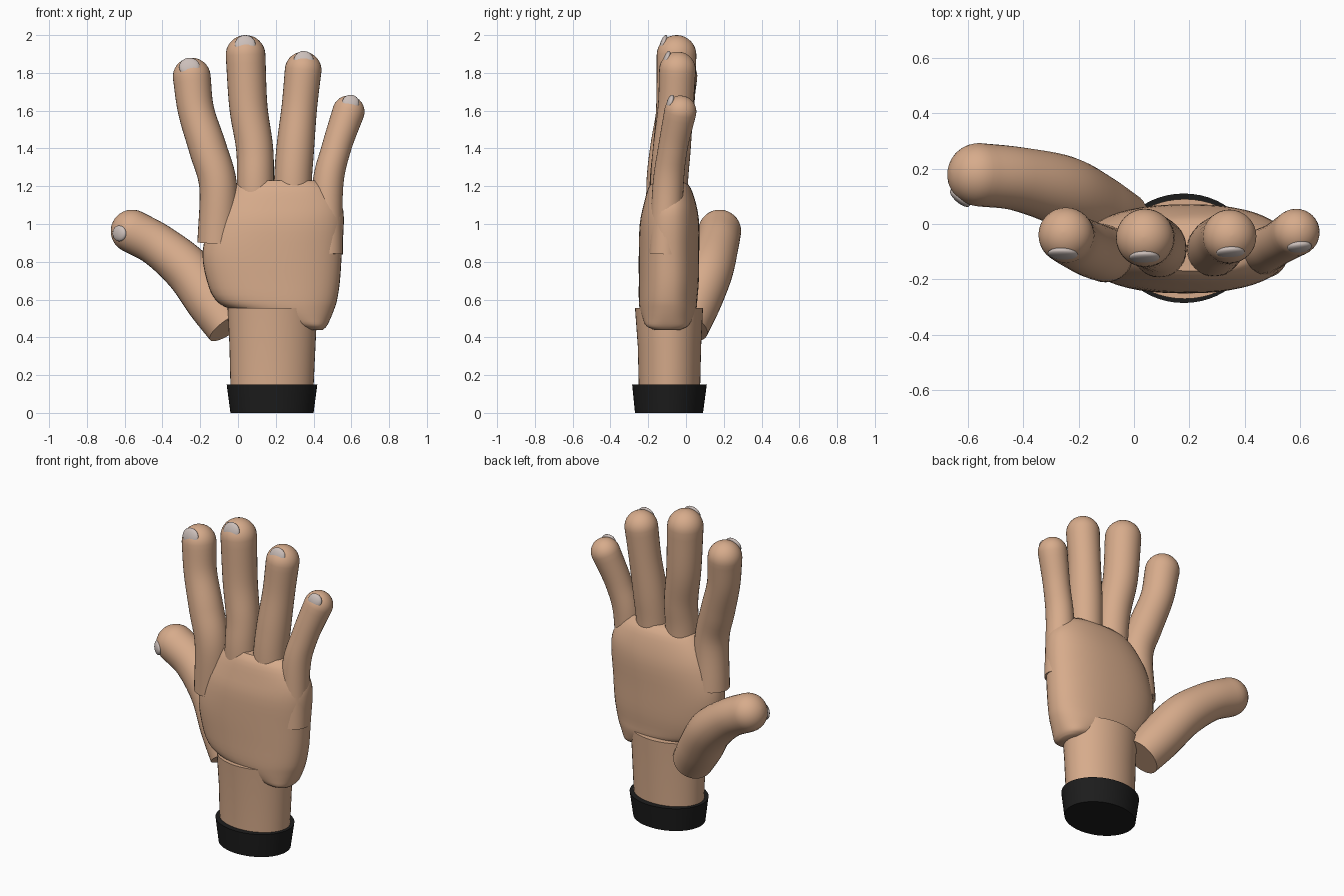
import bpy, bmesh, math
from mathutils import Vector, Matrix

if "Cube" in bpy.data.objects:
    bpy.data.objects.remove(bpy.data.objects["Cube"])


def material(name, rgb):
    m = bpy.data.materials.new(name)
    m.diffuse_color = (*rgb, 1)
    m.use_nodes = True
    m.node_tree.nodes["Principled BSDF"].inputs["Base Color"].default_value = m.diffuse_color
    return m


SKIN = material("skin", (0.68, 0.41, 0.26))
NAIL = material("nail", (0.60, 0.52, 0.49))
BLACK = material("black_cuff", (0.012, 0.012, 0.012))
SEG = 32


def finish(bm, name, mat, angle=45):
    bmesh.ops.recalc_face_normals(bm, faces=bm.faces)
    me = bpy.data.meshes.new(name)
    bm.to_mesh(me)
    bm.free()
    me.materials.append(mat)
    ob = bpy.data.objects.new(name, me)
    bpy.context.collection.objects.link(ob)
    bpy.ops.object.select_all(action='DESELECT')
    ob.select_set(True)
    bpy.context.view_layer.objects.active = ob
    bpy.ops.object.shade_smooth_by_angle(angle=math.radians(angle))
    return ob


def loft(name, rings, mat):
    """Skin a list of closed rings and cap both ends."""
    bm = bmesh.new()
    loops = [[bm.verts.new(p) for p in ring] for ring in rings]
    n = len(loops[0])
    for a, b in zip(loops, loops[1:]):
        for i in range(n):
            j = (i + 1) % n
            bm.faces.new((a[i], a[j], b[j], b[i]))
    bm.faces.new(loops[0])
    bm.faces.new(loops[-1])
    return finish(bm, name, mat)


def spline(keys, steps=6):
    """Catmull-Rom interpolation through keys of any dimension."""
    k = [Vector(p) for p in keys]
    k = [2 * k[0] - k[1]] + k + [2 * k[-1] - k[-2]]
    out = []
    for a, b, c, d in zip(k, k[1:], k[2:], k[3:]):
        for s in range(steps):
            t = s / steps
            out.append(0.5 * (2 * b + (c - a) * t + (2 * a - 5 * b + 4 * c - d) * t * t
                              + (3 * b - a - 3 * c + d) * t ** 3))
    return out + [k[-2]]


def digit(name, keys):
    """Tube along (x, y, z, radius) keys, flat at the base, round at the tip."""
    pts = spline(keys)
    pos = [p.to_3d() for p in pts]
    rad = [p[3] for p in pts]
    tan = [(pos[min(i + 1, len(pos) - 1)] - pos[max(i - 1, 0)]).normalized()
           for i in range(len(pos))]
    # rounded fingertip
    end, r, d = pos[-1], rad[-1], tan[-1]
    for i in range(1, 9):
        a = math.radians(88) * i / 8
        pos.append(end + d * r * math.sin(a))
        rad.append(r * math.cos(a))
        tan.append(d)
    rings = []
    for p, r, t in zip(pos, rad, tan):
        u = Vector((0, 1, 0)).cross(t).normalized()
        v = t.cross(u)
        rings.append([p + r * (u * math.cos(q) + v * math.sin(q))
                      for q in (2 * math.pi * i / SEG for i in range(SEG))])
    return loft(name, rings, SKIN)


def section(z, x0, x1, y0, y1, power=2.0):
    """Horizontal superellipse ring inside the given bounds."""
    ring = []
    for i in range(48):
        a = 2 * math.pi * i / 48
        c, s = math.cos(a), math.sin(a)
        ring.append(Vector((
            (x0 + x1) / 2 + (x1 - x0) / 2 * math.copysign(abs(c) ** (2 / power), c),
            (y0 + y1) / 2 + (y1 - y0) / 2 * math.copysign(abs(s) ** (2 / power), s), z)))
    return ring


def nail(name, centre, normal, w, h):
    """Thin ellipsoid facing along the normal."""
    n = Vector(normal).normalized()
    side = Vector((0, 0, 1)).cross(n).normalized()
    up = n.cross(side)
    rot = Matrix((side, up, n)).transposed().to_4x4()
    bm = bmesh.new()
    bmesh.ops.create_uvsphere(bm, u_segments=24, v_segments=12, radius=1)
    bm.transform(Matrix.Translation(centre) @ rot @ Matrix.Diagonal((w, h, 0.018, 1)))
    return finish(bm, name, NAIL)


# cuff and wrist
loft("cuff", [section(0, -0.04, 0.40, -0.27, 0.09),
              section(0.15, -0.06, 0.42, -0.285, 0.11)], BLACK)
loft("wrist", [section(0.14, -0.04, 0.40, -0.25, 0.075),
               section(0.35, -0.045, 0.41, -0.255, 0.08),
               section(0.555, -0.055, 0.42, -0.27, 0.09)], SKIN)

# palm, with its heel lower on the little-finger side
palm_rows = [
    (0.44, 0.36, 0.45, -0.17, -0.03), (0.46, 0.29, 0.47, -0.21, 0.01),
    (0.50, 0.13, 0.49, -0.23, 0.035), (0.55, -0.04, 0.51, -0.245, 0.055),
    (0.60, -0.12, 0.525, -0.25, 0.06), (0.70, -0.165, 0.54, -0.25, 0.068),
    (0.85, -0.188, 0.55, -0.25, 0.07), (1.00, -0.15, 0.56, -0.245, 0.07),
    (1.10, -0.10, 0.55, -0.225, 0.055), (1.19, -0.03, 0.49, -0.20, 0.025),
    (1.23, 0.01, 0.43, -0.17, -0.01),
]
loft("palm", [section(*row, 2.3) for row in spline(palm_rows, 3)], SKIN)

# fingers
digit("index_finger", [(-0.11, -0.10, 0.90, 0.105), (-0.105, -0.11, 1.20, 0.10),
                       (-0.16, -0.09, 1.40, 0.10), (-0.222, -0.06, 1.60, 0.096),
                       (-0.245, -0.04, 1.78, 0.10)])
digit("middle_finger", [(0.09, -0.09, 0.90, 0.10), (0.092, -0.095, 1.20, 0.098),
                        (0.088, -0.077, 1.40, 0.098), (0.055, -0.057, 1.62, 0.101),
                        (0.04, -0.05, 1.895, 0.105)])
digit("ring_finger", [(0.29, -0.09, 0.90, 0.10), (0.29, -0.09, 1.20, 0.10),
                      (0.303, -0.075, 1.40, 0.10), (0.325, -0.055, 1.62, 0.094),
                      (0.345, -0.045, 1.815, 0.097)])
digit("little_finger", [(0.47, -0.11, 0.84, 0.085), (0.475, -0.095, 1.20, 0.082),
                        (0.52, -0.07, 1.40, 0.078), (0.585, -0.03, 1.595, 0.085)])
digit("thumb", [(-0.05, 0.0, 0.455, 0.12), (-0.145, 0.055, 0.59, 0.13),
                (-0.26, 0.12, 0.75, 0.128), (-0.42, 0.163, 0.885, 0.115),
                (-0.56, 0.178, 0.962, 0.114)])

# fingernails
nail("index_nail", (-0.257, -0.108, 1.832), (-0.05, -1, 0.3), 0.055, 0.05)
nail("middle_nail", (0.038, -0.12, 1.95), (0, -1, 0.3), 0.055, 0.052)
nail("ring_nail", (0.348, -0.103, 1.868), (0.05, -1, 0.3), 0.052, 0.05)
nail("little_nail", (0.597, -0.083, 1.643), (0.1, -1, 0.3), 0.045, 0.043)
nail("thumb_nail", (-0.628, 0.094, 0.95), (-0.65, -0.76, 0.0), 0.045, 0.042)
